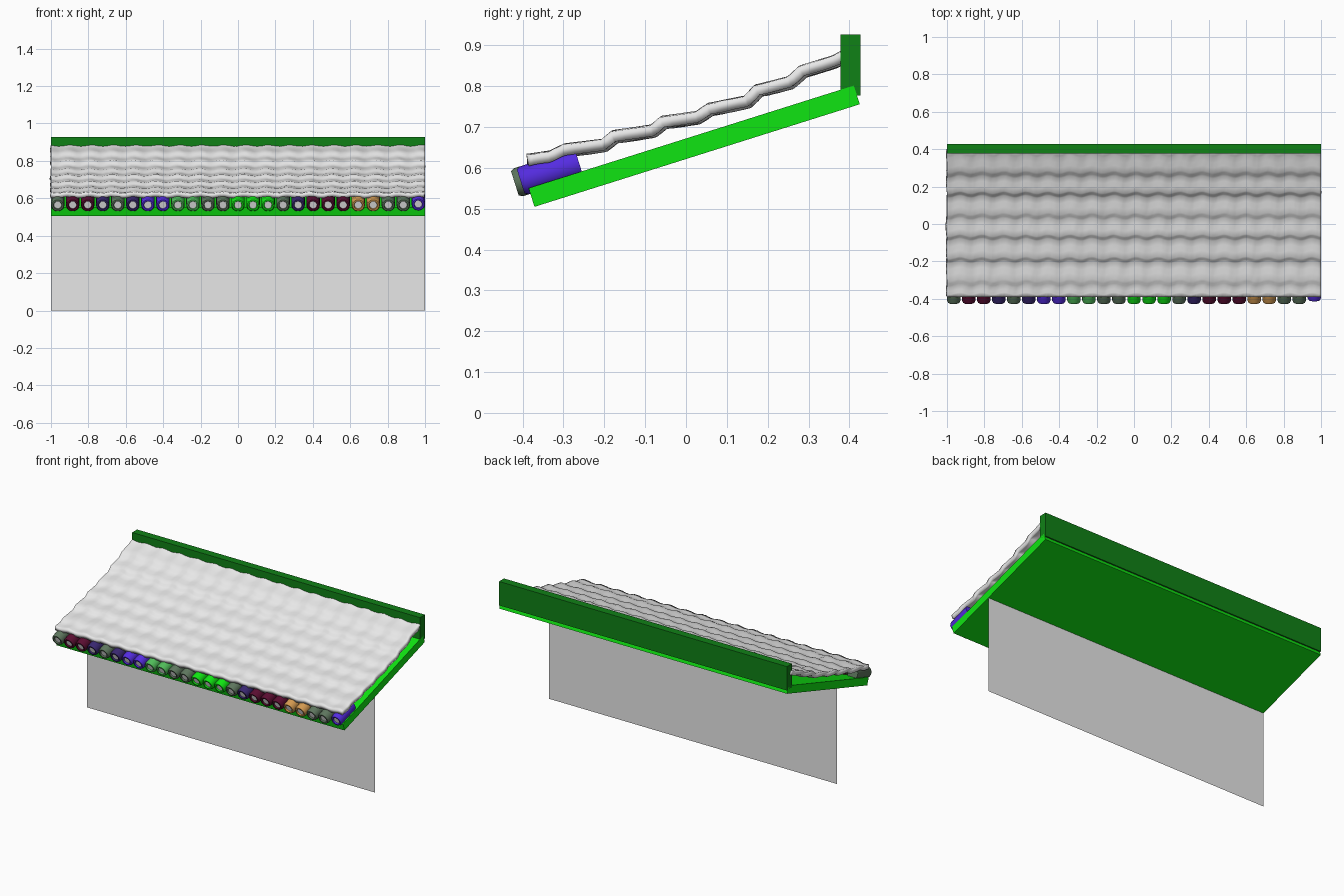
import bpy, bmesh, math, random
from mathutils import Matrix, Vector

random.seed(4)
if "Cube" in bpy.data.objects:
    bpy.data.objects.remove(bpy.data.objects["Cube"], do_unlink=True)


def material(name, rgb):
    m = bpy.data.materials.new(name)
    m.use_nodes = True
    m.diffuse_color = (*rgb, 1)
    m.node_tree.nodes["Principled BSDF"].inputs["Base Color"].default_value = (*rgb, 1)
    return m


grey = material("pale grey", (0.8, 0.8, 0.8))
bright = material("bright green", (0.005, 0.78, 0.006))
dark = material("dark green", (0.005, 0.22, 0.008))
sage = material("sage", (0.11, 0.18, 0.11))
maroon = material("maroon", (0.1, 0.004, 0.03))
navy = material("navy", (0.04, 0.02, 0.16))
purple = material("purple", (0.09, 0.025, 0.75))
leaf = material("leaf green", (0.08, 0.5, 0.1))
orange = material("orange", (0.65, 0.32, 0.08))


def make_object(name, bm, *mats):
    bmesh.ops.recalc_face_normals(bm, faces=bm.faces)
    me = bpy.data.meshes.new(name)
    bm.to_mesh(me)
    bm.free()
    for m in mats:
        me.materials.append(m)
    ob = bpy.data.objects.new(name, me)
    bpy.context.collection.objects.link(ob)
    return ob


def smooth(ob, angle):
    bpy.ops.object.select_all(action="DESELECT")
    ob.select_set(True)
    bpy.context.view_layer.objects.active = ob
    bpy.ops.object.shade_smooth_by_angle(angle=math.radians(angle))


def box(name, size, centre, mat, tilt=0):
    bm = bmesh.new()
    bmesh.ops.create_cube(bm, size=1, matrix=Matrix.Translation(centre)
                          @ Matrix.Rotation(tilt, 4, "X") @ Matrix.Diagonal((*size, 1)))
    return make_object(name, bm, mat)


# Sloping deck, ridge beam and thin wall
slope = math.radians(17.5)
box("roof_deck", (2, 0.835, 0.048), (0, 0.02, 0.653), bright, slope)
box("ridge_beam", (2, 0.049, 0.15), (0, 0.4025, 0.852), dark)
bm = bmesh.new()
bm.faces.new([bm.verts.new((x, -0.07, z)) for x, z in ((-1, 0), (1, 0), (1, 0.615), (-1, 0.615))])
make_object("front_wall", bm, grey)

# Rippled tile sheet with stepped courses
profile = [(-0.39, 0.630), (-0.335, 0.638), (-0.30, 0.655), (-0.205, 0.667),
           (-0.18, 0.688), (-0.085, 0.702), (-0.06, 0.723), (0.025, 0.735),
           (0.055, 0.755), (0.145, 0.773), (0.17, 0.800), (0.25, 0.820),
           (0.28, 0.847), (0.36, 0.872), (0.39, 0.888)]
rows = []
for (y0, z0), (y1, z1) in zip(profile, profile[1:]):
    rows += [(y0 + (y1 - y0) * k / 3, z0 + (z1 - z0) * k / 3) for k in range(3)]
rows.append(profile[-1])
columns = 204
bm = bmesh.new()
grid = []
for y, z in rows:
    line = []
    for i in range(columns + 1):
        x = -1 + 2 * i / columns
        wave = math.sin(x * math.tau * 8.5)
        edge = 0 if y in (rows[0][0], rows[-1][0]) else 1
        line.append(bm.verts.new((x, y + edge * 0.006 * math.sin(x * math.tau * 8.5 + 1),
                                  z + 0.004 * wave + random.uniform(-0.001, 0.001))))
    grid.append(line)
for a, b in zip(grid, grid[1:]):
    for i in range(columns):
        bm.faces.new((a[i], a[i + 1], b[i + 1], b[i]))
sheet = make_object("tile_sheet", bm, grey)
thick = sheet.modifiers.new("thickness", "SOLIDIFY")
thick.thickness = 0.026
thick.offset = -1
smooth(sheet, 50)


# Eave tubes: rounded rim, recessed pale plug
def tube(name, x, shift, mat, sides=20):
    rings = [(0.0, 0.15), (0.036, 0.15), (0.036, 0.01), (0.031, 0.0), (0.023, 0.0),
             (0.020, 0.008), (0.0, 0.008)]
    front = Vector((x, -0.419, 0.562))
    axis = Vector((0, math.cos(slope), math.sin(slope)))
    up = Vector((0, -math.sin(slope), math.cos(slope)))
    bm = bmesh.new()
    loops = []
    for r, d in rings:
        c = front + axis * (d + shift)
        if r == 0:
            loops.append([bm.verts.new(c)] * sides)
        else:
            loops.append([bm.verts.new(c + r * (Vector((math.cos(t), 0, 0)) + up * math.sin(t)))
                          for t in (math.tau * k / sides for k in range(sides))])
    for n, (a, b) in enumerate(zip(loops, loops[1:])):
        for k in range(sides):
            j = (k + 1) % sides
            corners = list(dict.fromkeys((a[k], a[j], b[j], b[k])))
            bm.faces.new(corners).material_index = 1 if n == len(rings) - 2 else 0
    smooth(make_object(name, bm, mat, grey), 35)


colours = ([sage, maroon, maroon, navy, sage, navy, purple, purple, leaf, leaf]
           + [sage, sage, bright, bright, bright, sage, navy, maroon, maroon, maroon]
           + [orange, orange, sage, sage, purple])
last = len(colours) - 1
for i, mat in enumerate(colours):
    tube(f"eave_tube_{i + 1}", -0.964 + 1.928 * i / last, 0.015 if i == last else 0, mat)
